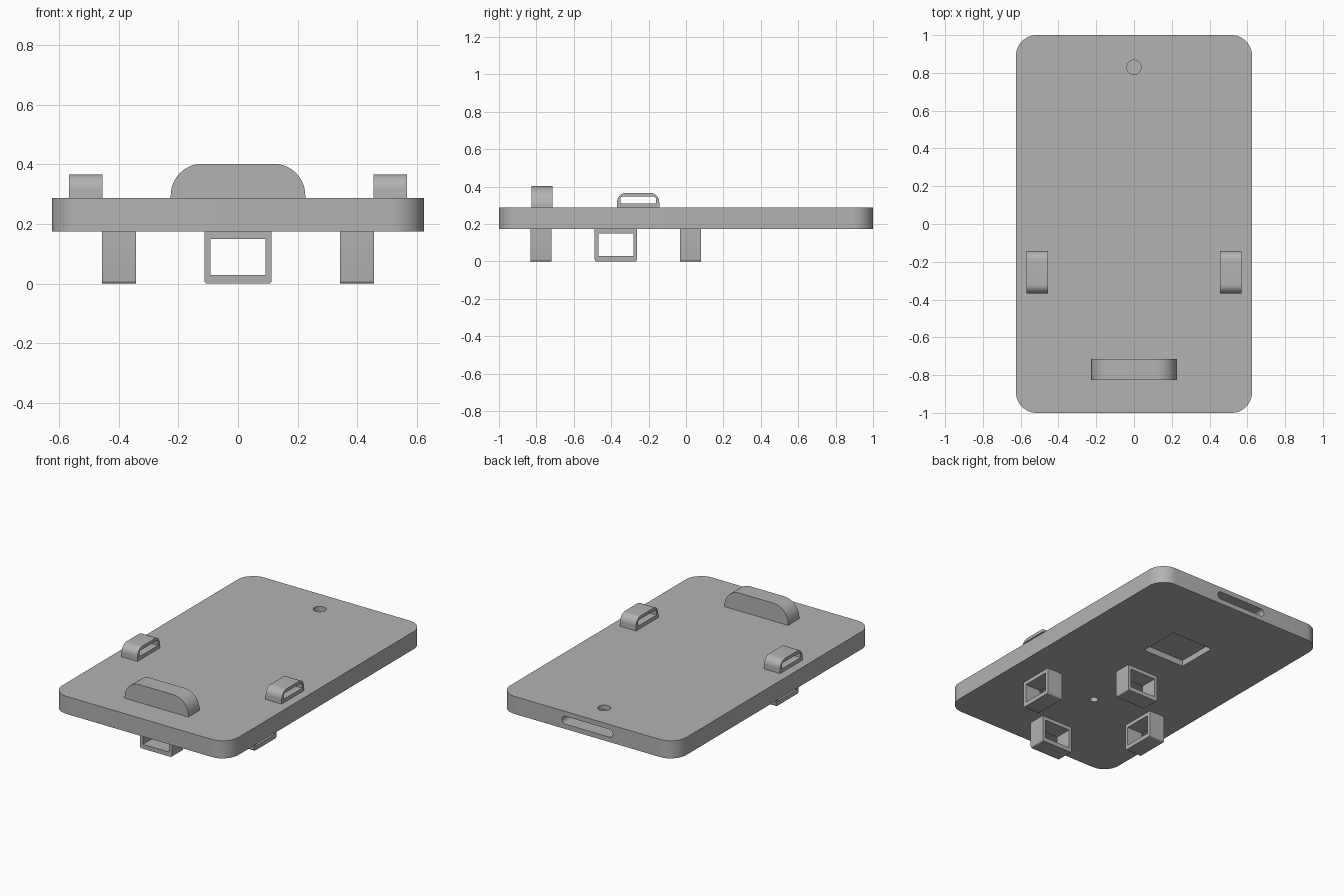
import bpy, bmesh, math
from mathutils import Matrix, Vector

if "Cube" in bpy.data.objects:
    bpy.data.objects.remove(bpy.data.objects["Cube"])

grey = bpy.data.materials.new("plain grey")
grey.use_nodes = True
COLOUR = (0.45, 0.45, 0.45, 1)
grey.diffuse_color = COLOUR
grey.node_tree.nodes["Principled BSDF"].inputs["Base Color"].default_value = COLOUR

# Columns map profile u, v and extrusion depth to world axes
AXES = {"x": ((0, 1, 0), (0, 0, 1), (1, 0, 0)),
        "y": ((1, 0, 0), (0, 0, 1), (0, -1, 0)),
        "z": ((1, 0, 0), (0, 1, 0), (0, 0, 1))}


def rounded(w, h, low=0, high=0, steps=12):
    """Centred rectangle with separate radii for its lower and upper corners."""
    pts = []
    for sx, sy, start, r in ((1, 1, 0, high), (-1, 1, 90, high),
                             (-1, -1, 180, low), (1, -1, 270, low)):
        cx, cy = sx * (w / 2 - r), sy * (h / 2 - r)
        for i in range(steps + 1 if r else 1):
            a = math.radians(start + 90 * i / steps)
            pts.append((cx + r * math.cos(a), cy + r * math.sin(a)))
    return pts


def prism(name, profile, axis, depth, centre):
    """Extrude a profile along an axis, centred on a point."""
    bm = bmesh.new()
    face = bm.faces.new([bm.verts.new((u, v, -depth / 2)) for u, v in profile])
    new = bmesh.ops.extrude_face_region(bm, geom=[face])["geom"]
    bmesh.ops.translate(bm, vec=(0, 0, depth),
                        verts=[g for g in new if isinstance(g, bmesh.types.BMVert)])
    bmesh.ops.remove_doubles(bm, verts=bm.verts, dist=1e-5)
    basis = Matrix(AXES[axis]).transposed().to_4x4()
    bm.transform(Matrix.Translation(Vector(centre)) @ basis)
    bmesh.ops.recalc_face_normals(bm, faces=bm.faces)
    mesh = bpy.data.meshes.new(name)
    bm.to_mesh(mesh)
    bm.free()
    mesh.materials.append(grey)
    obj = bpy.data.objects.new(name, mesh)
    bpy.context.collection.objects.link(obj)
    return obj


def select(obj):
    bpy.ops.object.select_all(action="DESELECT")
    obj.select_set(True)
    bpy.context.view_layer.objects.active = obj


def cut(obj, *cutters):
    """Subtract the cutters, then discard them."""
    for cutter in cutters:
        cutter.hide_render = True
        mod = obj.modifiers.new("cut", "BOOLEAN")
        mod.operation, mod.solver, mod.object = "DIFFERENCE", "EXACT", cutter
        select(obj)
        bpy.ops.object.modifier_apply(modifier=mod.name)
        bpy.data.objects.remove(cutter)


def smooth(obj):
    select(obj)
    bpy.ops.object.shade_smooth_by_angle(angle=math.radians(30))


BOTTOM, TOP, DEPTH = 0.174, 0.287, 0.113
MID = (BOTTOM + TOP) / 2

# Base plate with its end slot, button hole, underside pocket and centre hole
plate = prism("base_plate", rounded(1.25, 2, 0.11, 0.11), "z", TOP - BOTTOM, (0, 0, MID))
cut(plate,
    prism("slot_cutter", rounded(0.36, 0.05, 0.024, 0.024), "y", 0.5, (0, 1, MID)),
    prism("button_cutter", rounded(0.075, 0.075, 0.037, 0.037), "z", 0.1, (0, 0.83, 0.28)),
    prism("pocket_cutter", rounded(0.3, 0.27), "z", 0.1, (0, 0.41, 0.164)),
    prism("centre_cutter", rounded(0.05, 0.05, 0.024, 0.024), "z", 0.1, (0, -0.375, 0.174)))
smooth(plate)

# Solid rounded grip at the front
grip = prism("front_grip", rounded(0.452, 0.13, 0, 0.105), "y", DEPTH, (0, -0.77, 0.337))
smooth(grip)


def under_loop(name, axis, x, y):
    loop = prism(name, rounded(0.226, 0.178, 0.01, 0, 4), axis, DEPTH, (x, y, 0.089))
    cut(loop, prism("loop_cutter", rounded(0.186, 0.122), axis, 0.3, (x, y, 0.089)))
    smooth(loop)


# Four square loops below, arranged as a cross
under_loop("under_loop_front", "y", 0, -0.775)
under_loop("under_loop_back", "y", 0, 0.025)
for side, s in (("left", 1), ("right", -1)):
    under_loop("under_loop_" + side, "x", s * 0.4, -0.375)
    # Low rounded strap loops on top
    x, y = s * 0.512, -0.256
    strap = prism("strap_loop_" + side, rounded(0.226, 0.085, 0, 0.05), "x", DEPTH, (x, y, 0.324))
    cut(strap, prism("strap_cutter", rounded(0.19, 0.036, 0, 0.012, 4), "x", 0.3, (x, y, 0.328)))
    smooth(strap)
